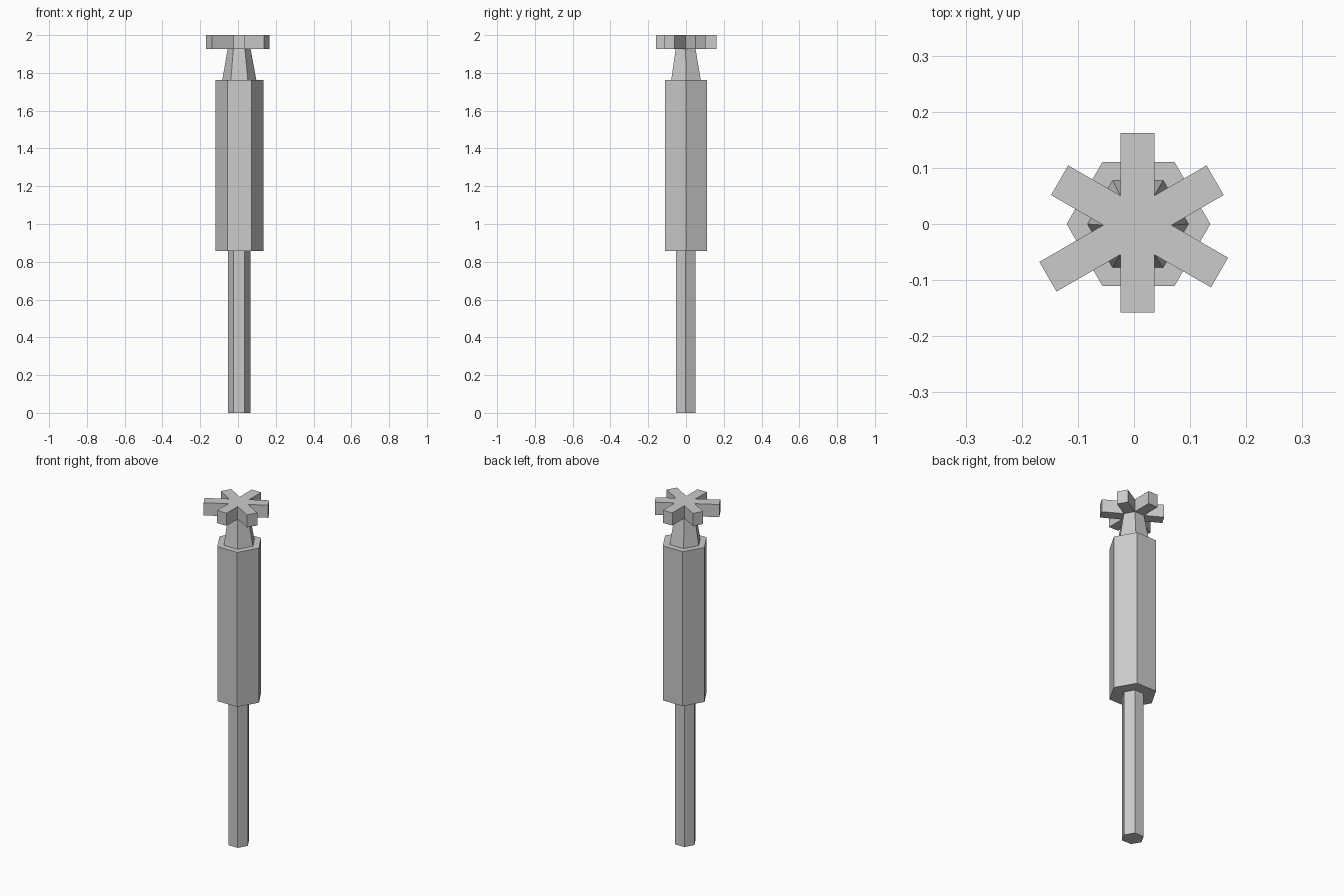
import bpy, bmesh
from math import cos, sin, radians

if "Cube" in bpy.data.objects:
    bpy.data.objects.remove(bpy.data.objects["Cube"])

# Stepped six-sided profile: (radius, height, centre x, centre y)
PROFILE = [
    (0.059, 0.0, 0.006, -0.002), (0.059, 0.857, 0.006, -0.002),   # shaft
    (0.128, 0.857, 0.008, 0.0), (0.128, 1.762, 0.008, 0.0),       # grip
    (0.090, 1.762, 0.007, 0.0), (0.061, 1.926, 0.006, -0.002),    # tapered neck
    (0.061, 2.0, 0.006, -0.002),                                  # hub
]
# Reach of each arm from the hub centre, starting at 30 degrees
ARMS = [0.160, 0.164, 0.160, 0.184, 0.156, 0.169]

bm = bmesh.new()

# Shaft, grip, neck and hub as stacked hexagons
rings = []
for r, z, cx, cy in PROFILE:
    rings.append([bm.verts.new((cx + r * cos(radians(60 * k)),
                                cy + r * sin(radians(60 * k)), z)) for k in range(6)])
hub_sides = []
for i, (a, b) in enumerate(zip(rings, rings[1:])):
    for k in range(6):
        n = (k + 1) % 6
        f = bm.faces.new((a[k], a[n], b[n], b[k]))
        if i == len(rings) - 2:
            hub_sides.append(f)
bm.faces.new(rings[0][::-1])
bm.faces.new(rings[-1])
bm.normal_update()

# Radial arms pulled out of the hub sides
apothem = 0.061 * cos(radians(30))
for f, reach in zip(hub_sides, ARMS):
    offset = f.normal * (reach - apothem)
    new = bmesh.ops.extrude_discrete_faces(bm, faces=[f])["faces"][0]
    bmesh.ops.translate(bm, verts=new.verts[:], vec=offset)

bmesh.ops.recalc_face_normals(bm, faces=bm.faces[:])
mesh = bpy.data.meshes.new("handle_with_star_knob")
bm.to_mesh(mesh)
bm.free()
obj = bpy.data.objects.new("handle_with_star_knob", mesh)
bpy.context.collection.objects.link(obj)
